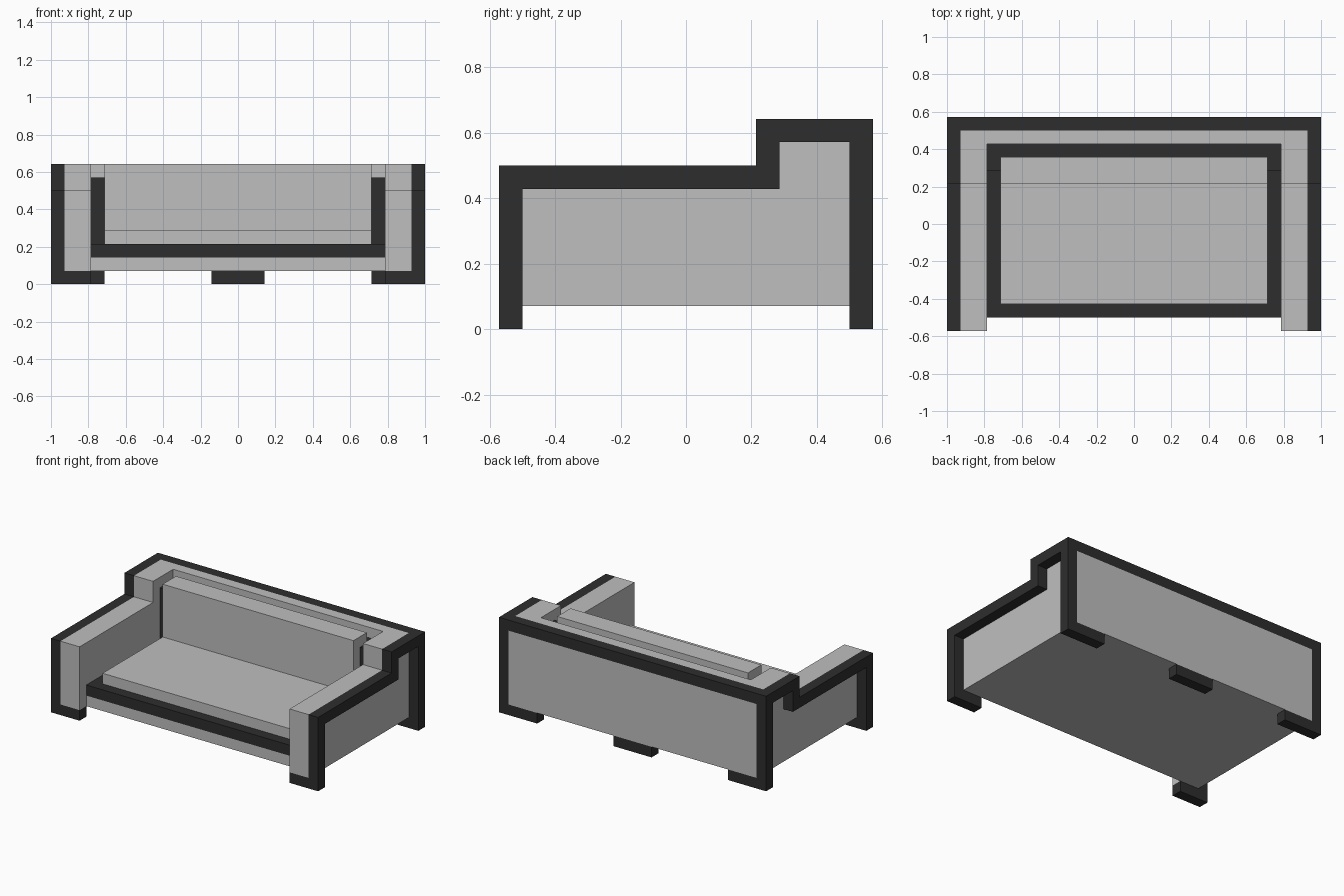
import bpy
import bmesh

U = 1 / 14  # block size: every part sits on this module

cube = bpy.data.objects.get("Cube")
if cube:
    bpy.data.objects.remove(cube, do_unlink=True)


def material(name, value):
    mat = bpy.data.materials.new(name)
    mat.use_nodes = True
    colour = (value, value, value, 1)
    mat.diffuse_color = colour
    mat.node_tree.nodes["Principled BSDF"].inputs["Base Color"].default_value = colour
    return mat


fabric = material("light_grey_fabric", 0.52)
trim = material("charcoal_trim", 0.027)


def extrude(name, x0, x1, profile, mat):
    """Extrude a (y, z) profile from x0 to x1, all in blocks."""
    bm = bmesh.new()
    face = bm.faces.new([bm.verts.new((x0 * U, y * U, z * U)) for y, z in profile])
    new = bmesh.ops.extrude_face_region(bm, geom=[face])["geom"]
    verts = [g for g in new if isinstance(g, bmesh.types.BMVert)]
    bmesh.ops.translate(bm, verts=verts, vec=((x1 - x0) * U, 0, 0))
    bmesh.ops.recalc_face_normals(bm, faces=bm.faces)
    mesh = bpy.data.meshes.new(name)
    bm.to_mesh(mesh)
    bm.free()
    mesh.materials.append(mat)
    obj = bpy.data.objects.new(name, mesh)
    bpy.context.collection.objects.link(obj)
    return obj


def rect(y0, y1, z0, z1):
    return [(y0, z0), (y1, z0), (y1, z1), (y0, z1)]


# Stepped outlines of the side frame, the arm, the backrest and the lining
frame = [(-8, 0), (-8, 7), (3, 7), (3, 9), (8, 9), (8, 0),
         (7, 0), (7, 8), (4, 8), (4, 6), (-7, 6), (-7, 0)]
arm = [(-8, 1), (-8, 7), (3, 7), (3, 9), (7, 9), (7, 8), (8, 8), (8, 1)]
back = [(6, 1), (6, 9), (7, 9), (7, 8), (8, 8), (8, 1)]
lining = [(-7, 2), (-7, 3), (4, 3), (4, 8), (6, 8), (6, 2)]

# Mirrored parts: outer frames, arms and feet
for side, s in (("left", 1), ("right", -1)):
    extrude(f"{side}_side_frame", 13 * s, 14 * s, frame, trim)
    extrude(f"{side}_arm", 11 * s, 13 * s, arm, fabric)
    extrude(f"{side}_front_foot", 11 * s, 13 * s, rect(-8, -7, 0, 1), trim)
    extrude(f"{side}_back_foot", 10 * s, 13 * s, rect(7, 8, 0, 1), trim)

# Back and centre support
extrude("backrest", -11, 11, back, fabric)
extrude("back_top_rail", -13, 13, rect(7, 8, 8, 9), trim)
extrude("back_middle_foot", -2, 2, rect(7, 8, 0, 1), trim)

# Seat base, dark lining and cushions
extrude("seat_base", -11, 11, rect(-7, 6, 1, 2), fabric)
extrude("seat_lining", -11, 11, lining, trim)
extrude("seat_cushion", -10, 10, rect(-6, 4, 3, 4), fabric)
extrude("back_cushion", -10, 10, rect(3, 5, 4, 9), fabric)
